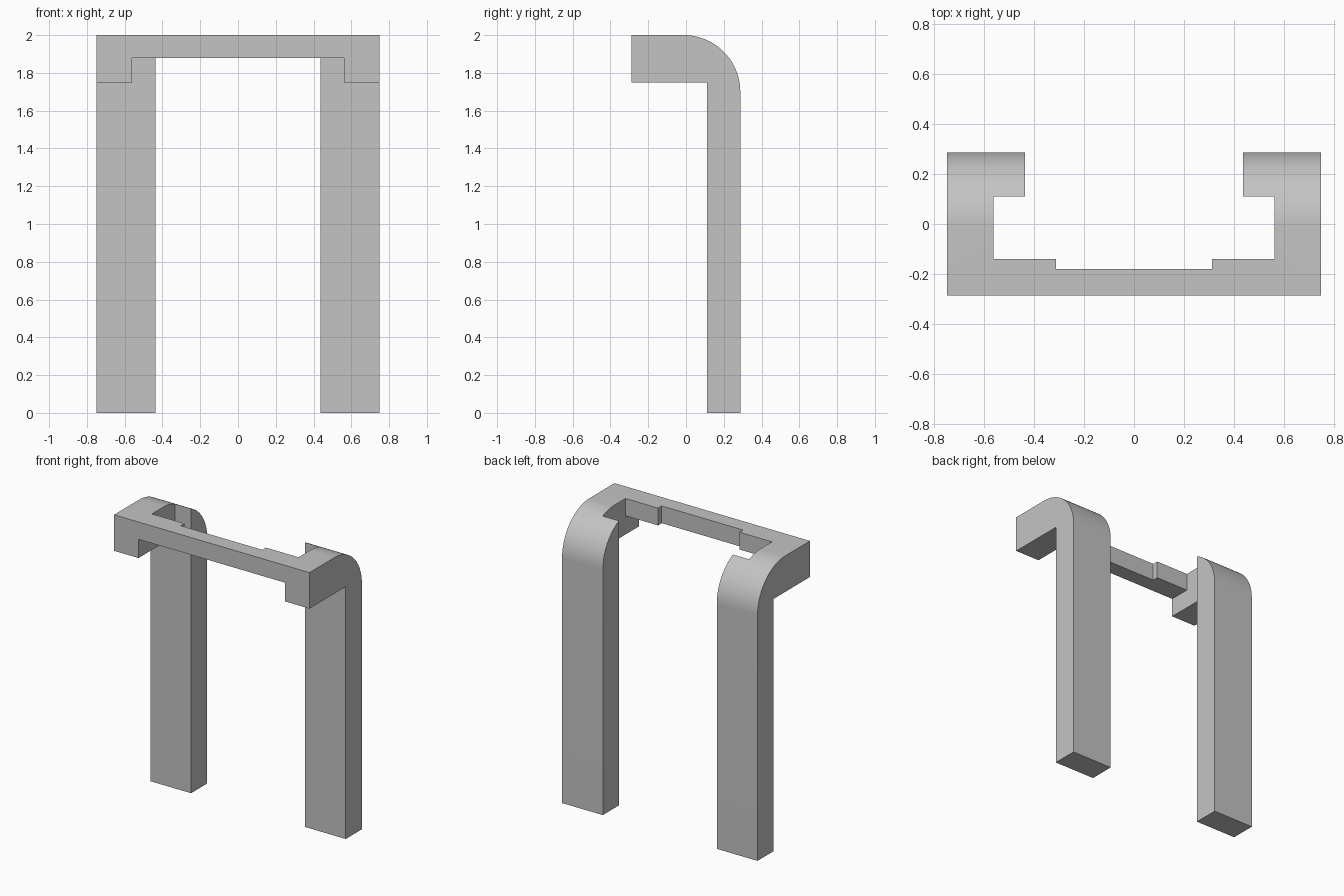
import bpy, bmesh, math
from mathutils import Vector

cube = bpy.data.objects.get("Cube")
if cube:
    bpy.data.objects.remove(cube, do_unlink=True)

grey = bpy.data.materials.new("plain_grey")
grey.use_nodes = True
GREY = (0.55, 0.55, 0.55, 1)
grey.diffuse_color = GREY
grey.node_tree.nodes["Principled BSDF"].inputs["Base Color"].default_value = GREY


def prism(name, outline, depth):
    """Extrude a closed 3D outline along the depth vector."""
    bm = bmesh.new()
    face = bm.faces.new([bm.verts.new(p) for p in outline])
    ext = bmesh.ops.extrude_face_region(bm, geom=[face])
    verts = [g for g in ext["geom"] if isinstance(g, bmesh.types.BMVert)]
    bmesh.ops.translate(bm, vec=Vector(depth), verts=verts)
    bmesh.ops.recalc_face_normals(bm, faces=bm.faces)
    mesh = bpy.data.meshes.new(name)
    bm.to_mesh(mesh)
    bm.free()
    mesh.materials.append(grey)
    obj = bpy.data.objects.new(name, mesh)
    bpy.context.collection.objects.link(obj)
    return obj


W, D, H = 0.75, 0.2875, 2.0      # half width, half depth, height
ARM, LEG = 0.5625, 0.4375        # inner x of the arms and the legs
LEG_FRONT, ARM_BOTTOM, BAR_BOTTOM = 0.11, 1.75, 1.88
R = 0.3                          # rounded rear shoulder

# Side profile: front arm, rounded shoulder and rear leg
side = [(-D, ARM_BOTTOM), (LEG_FRONT, ARM_BOTTOM), (LEG_FRONT, 0), (D, 0)]
steps = 24
for i in range(steps + 1):
    a = math.pi / 2 * i / steps
    side.append((D - R + R * math.cos(a), H - R + R * math.sin(a)))
side.append((-D, H))
frame = prism("bracket_frame", [(-W, y, z) for y, z in side], (2 * W, 0, 0))

# Opening between the legs, with the shallow step behind the crossbar
half = [(0.3125, -0.18), (0.3125, -0.14), (ARM, -0.14),
        (ARM, LEG_FRONT), (LEG, LEG_FRONT), (LEG, 1)]
plan = half + [(-x, y) for x, y in reversed(half)]
opening = prism("opening_cutter", [(x, y, -1) for x, y in plan], (0, 0, 4))

# Space under the crossbar, between the arm ends
under = [(-ARM, -1, 1), (ARM, -1, 1), (ARM, -1, BAR_BOTTOM), (-ARM, -1, BAR_BOTTOM)]
underside = prism("underside_cutter", under, (0, 0.95, 0))

bpy.ops.object.select_all(action='DESELECT')
bpy.context.view_layer.objects.active = frame
frame.select_set(True)
for cutter in (opening, underside):
    cutter.hide_render = True
    mod = frame.modifiers.new(cutter.name, 'BOOLEAN')
    mod.operation = 'DIFFERENCE'
    mod.solver = 'EXACT'
    mod.object = cutter
    bpy.ops.object.modifier_apply(modifier=mod.name)
    bpy.data.objects.remove(cutter, do_unlink=True)

bpy.ops.object.shade_smooth_by_angle(angle=math.radians(30))
